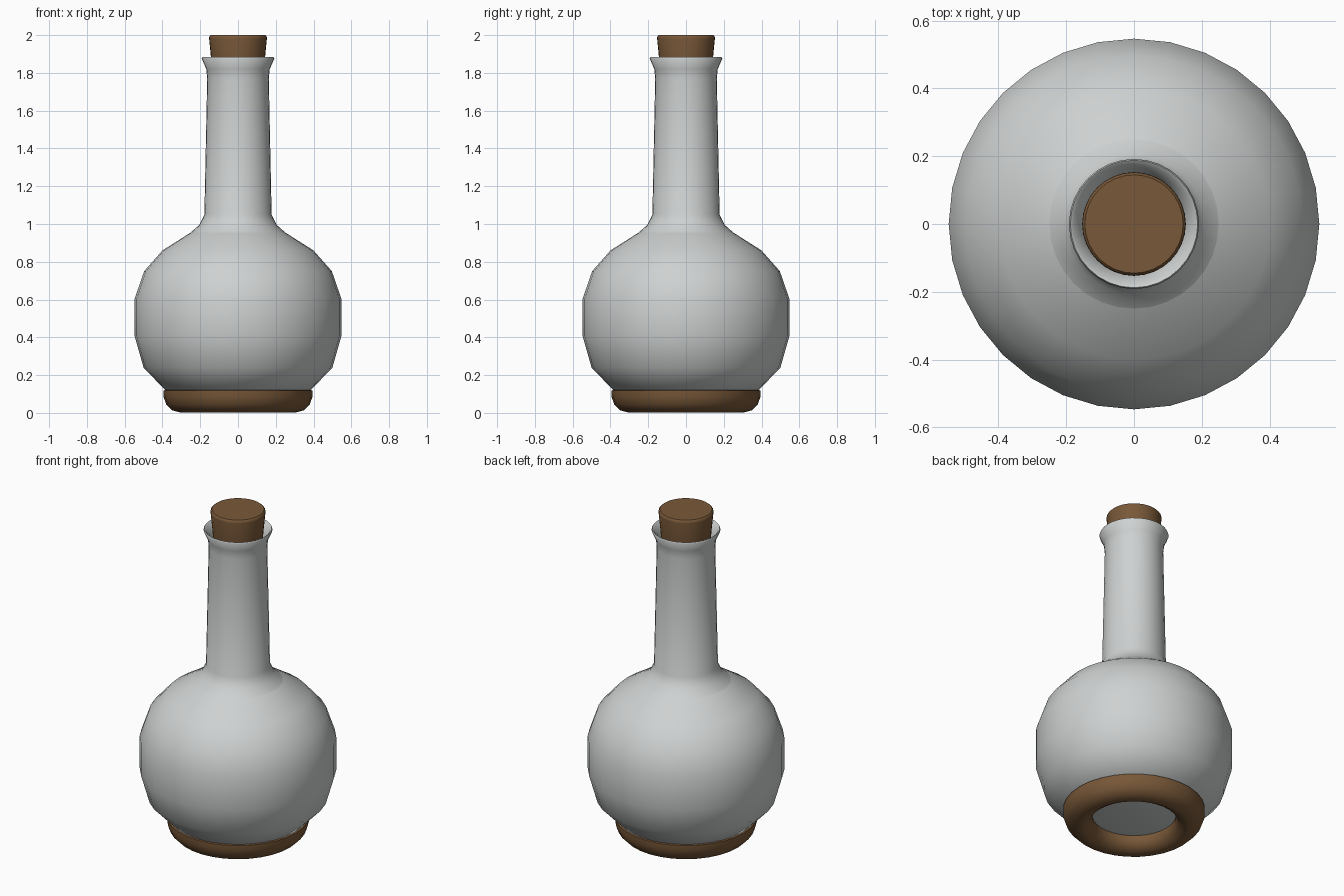
import bpy, bmesh, math

if "Cube" in bpy.data.objects:
    bpy.data.objects.remove(bpy.data.objects["Cube"])

def material(name, rgb):
    m = bpy.data.materials.new(name)
    m.diffuse_color = (*rgb, 1)
    m.use_nodes = True
    m.node_tree.nodes["Principled BSDF"].inputs["Base Color"].default_value = m.diffuse_color
    return m

glass = material("pale grey", (0.62, 0.64, 0.64))
wood = material("brown", (0.19, 0.098, 0.04))
SEG = 32

def lathe(name, profile, mat, closed=False, angle=60):
    """Spin (radius, z) points, listed so that faces point outward."""
    bm = bmesh.new()
    rings = []
    for r, z in profile:
        if r == 0:
            rings.append([bm.verts.new((0, 0, z))] * SEG)
        else:
            rings.append([bm.verts.new((r * math.cos(2 * math.pi * i / SEG),
                                        r * math.sin(2 * math.pi * i / SEG), z))
                          for i in range(SEG)])
    pairs = list(zip(rings, rings[1:]))
    if closed:
        pairs.append((rings[-1], rings[0]))
    for a, b in pairs:
        for i in range(SEG):
            j = (i + 1) % SEG
            bm.faces.new(list(dict.fromkeys((a[i], a[j], b[j], b[i]))))
    bmesh.ops.recalc_face_normals(bm, faces=bm.faces)
    me = bpy.data.meshes.new(name)
    bm.to_mesh(me)
    bm.free()
    me.materials.append(mat)
    ob = bpy.data.objects.new(name, me)
    bpy.context.collection.objects.link(ob)
    bpy.ops.object.select_all(action='DESELECT')
    ob.select_set(True)
    bpy.context.view_layer.objects.active = ob
    bpy.ops.object.shade_smooth_by_angle(angle=math.radians(angle))
    return ob

# round body
lathe("body", [(0, 0.075), (0.22, 0.08), (0.385, 0.12), (0.5, 0.24), (0.547, 0.405),
               (0.547, 0.605), (0.497, 0.75), (0.4, 0.86), (0.25, 0.955)], glass)

# neck with flared lip, open inside down to the stopper
lathe("neck", [(0.25, 0.955), (0.205, 0.995), (0.178, 1.05), (0.163, 1.77),
               (0.168, 1.82), (0.192, 1.875), (0.188, 1.883), (0.178, 1.876),
               (0.15, 1.82), (0.14, 1.76)], glass)

# rounded foot ring
lathe("foot_ring", [(0.38, 0.122), (0.395, 0.118), (0.394, 0.085), (0.38, 0.045),
                    (0.35, 0.014), (0.305, 0.002), (0.285, 0.004), (0.25, 0.025),
                    (0.232, 0.06), (0.235, 0.095), (0.3, 0.115)], wood, closed=True)

# tapered stopper with a softened top edge
lathe("stopper", [(0, 1.74), (0.132, 1.74), (0.143, 1.88), (0.153, 1.982),
                  (0.152, 1.993), (0.145, 2.0), (0, 2.0)], wood, angle=40)
